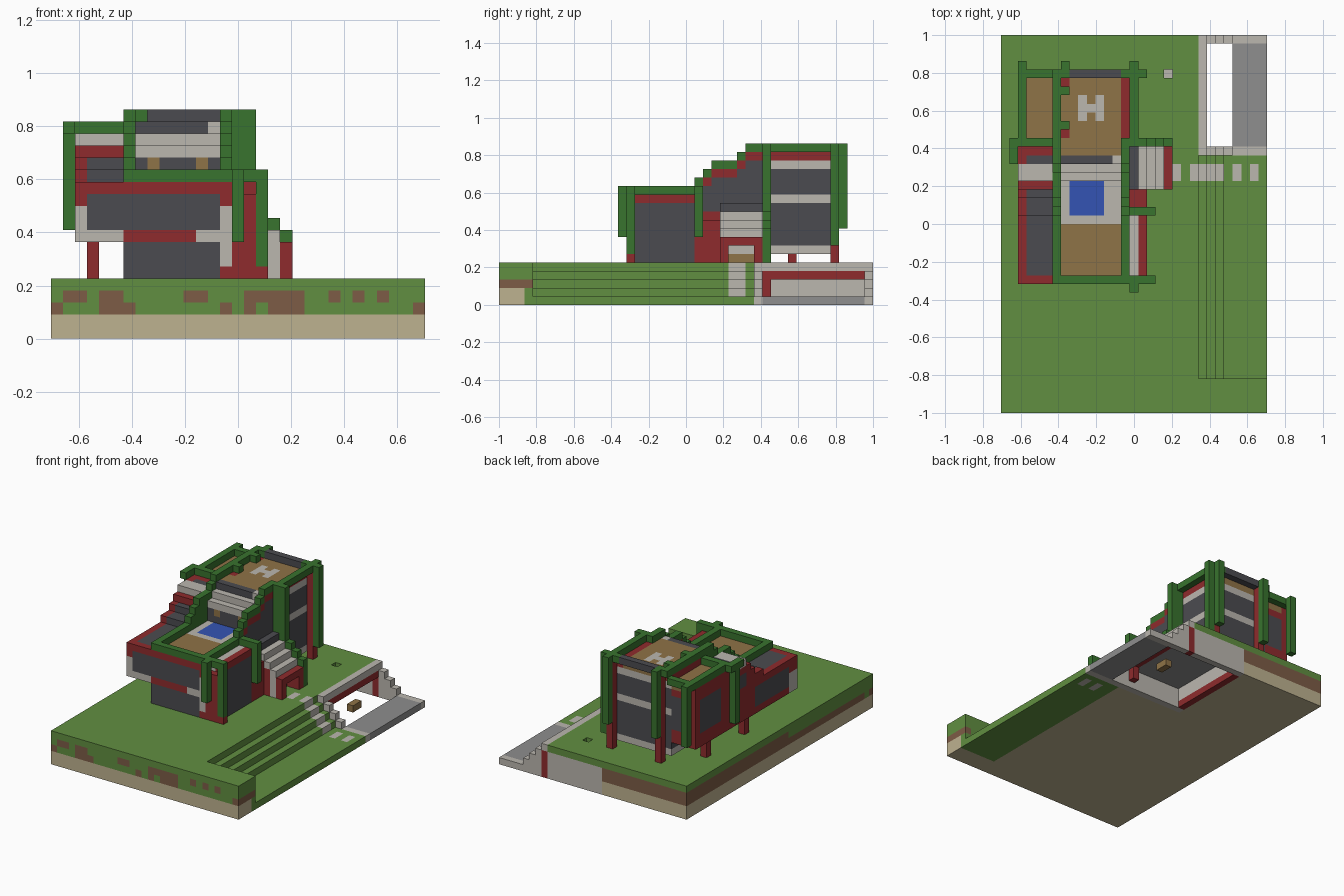
import bpy, bmesh
from mathutils import Vector

if "Cube" in bpy.data.objects:
    bpy.data.objects.remove(bpy.data.objects["Cube"])

UNIT = 1 / 22
SIZE = (31, 44)
PALETTE = dict(grass="618f41", frame="38732e", red="8f2b2d", glass="4b4b50",
               concrete="bbb7af", timber="8f7347", sand="beb290", dirt="7d5c46",
               asphalt="8e8e8e", water="3454b4")


def linear(channel):
    return channel / 12.92 if channel < 0.04 else ((channel + 0.055) / 1.055) ** 2.4


materials = {}
for label, code in PALETTE.items():
    mat = bpy.data.materials.new(label)
    mat.use_nodes = True
    rgba = [linear(b / 255) for b in bytes.fromhex(code)] + [1]
    mat.diffuse_color = rgba
    mat.node_tree.nodes["Principled BSDF"].inputs["Base Color"].default_value = rgba
    materials[label] = mat

cells = {}


def block(x0, x1, y0, y1, z0, z1):
    return [(x, y, z) for x in range(x0, x1) for y in range(y0, y1) for z in range(z0, z1)]


def fill(part, colour, *bounds):
    for cell in block(*bounds):
        cells[cell] = (part, colour)


def paint(colour, *bounds):
    for cell in block(*bounds):
        if cell in cells:
            cells[cell] = (cells[cell][0], colour)


def carve(*bounds):
    for cell in block(*bounds):
        cells.pop(cell, None)


# Ground: sand below, grass above, dirt patches on the sides
fill("ground", "sand", 0, 31, 0, 44, 0, 2)
fill("ground", "grass", 0, 31, 0, 44, 2, 5)
paint("dirt", 0, 1, 20, 44, 2, 4)
paint("dirt", 0, 1, 2, 20, 2, 3)
paint("dirt", 0, 14, 43, 44, 2, 4)
paint("dirt", 30, 31, 0, 4, 2, 3)
for start, end in ((1, 3), (4, 6), (11, 13), (16, 21), (23, 24), (25, 26), (27, 28)):
    paint("dirt", start, end, 0, 1, 3, 4)
for start, end in ((0, 1), (4, 7), (14, 15), (16, 17), (18, 21), (30, 31)):
    paint("dirt", start, end, 0, 1, 2, 3)

# Grass terraces stepping down to the side
paint("grass", 22, 31, 3, 30, 1, 5)
paint("grass", 25, 31, 3, 30, 0, 1)
paint("dirt", 30, 31, 0, 4, 2, 3)
for n in range(4):
    carve(23 + n, 31, 4, 44, 4 - n, 5)

# Basement garage with stepped retaining walls
fill("garage_shell", "concrete", 14, 24, 30, 44, 0, 4)
paint("grass", 14, 23, 30, 44, 4, 5)
carve(24, 31, 31, 43, 0, 5)
carve(15, 24, 31, 43, 0, 3)
paint("red", 14, 15, 31, 43, 0, 1)
paint("asphalt", 15, 23, 31, 43, 3, 4)
fill("garage_lintel", "red", 23, 24, 31, 43, 3, 4)
fill("garage_post", "red", 23, 24, 31, 32, 1, 3)
fill("garage_post", "red", 23, 24, 43, 44, 0, 4)
fill("garage_bench", "timber", 23, 24, 37, 39, 0, 1)
for wall in (30, 43):
    for x in range(23, 31):
        fill("retaining_wall", "concrete", x, x + 1, wall, wall + 1, 0, max(1, 28 - x))
fill("retaining_wall", "concrete", 23, 24, 30, 44, 4, 5)
fill("garage_post", "red", 23, 24, 43, 44, 0, 4)
fill("driveway", "asphalt", 27, 31, 31, 43, 0, 1)

# Paved path and roof light in the lawn
paint("concrete", 22, 26, 27, 29, 1, 5)
for x, z in ((20, 4), (27, 0), (29, 0)):
    paint("concrete", x, x + 1, 27, 29, z, z + 1)
carve(19, 20, 39, 40, 4, 5)
paint("concrete", 19, 20, 39, 40, 3, 4)

# Main house: glazed ground floor and red upper floor
fill("ground_floor", "glass", 6, 15, 15, 31, 5, 8)
fill("upper_floor", "red", 6, 15, 15, 31, 8, 13)
paint("concrete", 12, 15, 15, 16, 8, 9)
paint("concrete", 14, 15, 15, 16, 6, 11)
paint("red", 14, 15, 15, 16, 5, 6)
paint("glass", 6, 14, 15, 16, 9, 12)
fill("terrace", "timber", 7, 14, 16, 22, 12, 13)
fill("pool_deck", "concrete", 7, 14, 22, 27, 12, 13)
fill("pool", "water", 8, 12, 23, 27, 12, 13)

# Steps from the pool up to the roof
fill("pool_back_wall", "glass", 7, 14, 27, 31, 13, 15)
paint("timber", 8, 9, 27, 28, 14, 15)
paint("timber", 12, 13, 27, 28, 14, 15)
fill("roof_step", "concrete", 7, 14, 27, 31, 15, 16)
fill("roof_step", "concrete", 7, 14, 28, 31, 16, 17)
fill("roof_step", "glass", 7, 14, 29, 31, 17, 18)
paint("concrete", 13, 14, 29, 31, 17, 18)

# Raised rear block on posts, in horizontal bands
fill("rear_block", "glass", 6, 15, 31, 39, 6, 18)
for z in (6, 12, 16):
    paint("concrete", 6, 15, 31, 39, z, z + 1)
paint("red", 6, 15, 31, 39, 17, 18)
fill("main_roof", "timber", 7, 14, 30, 39, 17, 18)
paint("red", 7, 8, 38, 39, 17, 18)
paint("red", 7, 8, 32, 34, 17, 18)
for x, low, high in ((9, 34, 37), (10, 35, 36), (11, 34, 37)):
    paint("concrete", x, x + 1, low, high, 17, 18)

# Side wing with a stepped roof
fill("wing", "red", 2, 6, 15, 39, 8, 13)
paint("concrete", 2, 6, 15, 16, 8, 9)
paint("concrete", 2, 3, 15, 17, 8, 11)
paint("glass", 3, 6, 15, 16, 9, 12)
paint("glass", 2, 3, 17, 25, 9, 12)
paint("glass", 3, 6, 16, 23, 12, 13)
for start, z, tone in ((23, 13, "glass"), (25, 14, "glass"), (26, 15, "red"), (27, 16, "concrete")):
    fill("wing_step", "red", 2, 6, start, 39, z, z + 1)
    paint(tone, 3, 6, start, start + 2, z, z + 1)
paint("concrete", 2, 6, 27, 29, 16, 17)
paint("glass", 3, 6, 29, 30, 16, 17)
paint("glass", 2, 3, 27, 30, 13, 15)
paint("glass", 2, 3, 33, 38, 10, 15)
paint("glass", 3, 6, 38, 39, 10, 15)
fill("wing_roof", "timber", 3, 6, 32, 39, 16, 17)
for y in (25, 34):
    fill("wing_post", "red", 3, 4, y, y + 1, 5, 8)

# Glazed side bay with red corner
fill("side_bay", "glass", 15, 17, 16, 23, 5, 12)
fill("side_bay_roof", "red", 15, 17, 16, 23, 12, 13)
paint("concrete", 15, 16, 16, 23, 12, 13)
fill("side_bay_corner", "red", 15, 17, 15, 16, 5, 12)
fill("entrance_body", "red", 15, 17, 23, 31, 5, 10)

# Entrance porch stepping down beside the path
for x, top, tone in ((15, 12, "glass"), (16, 11, "concrete"), (17, 10, "glass"),
                     (18, 9, "concrete"), (19, 8, "red")):
    fill("porch", "red", x, x + 1, 26, 31, 7, top)
    paint(tone, x, x + 1, 26, 31, top - 1, top)
    fill("porch_frame", "frame", x, x + 1, 31, 32, 5, top + 1)
paint("concrete", 17, 18, 26, 31, 9, 10)
for y in (26, 30):
    fill("porch_post", "red", 17, 20, y, y + 1, 5, 7)
paint("concrete", 18, 19, 26, 27, 5, 8)
fill("front_door", "timber", 17, 18, 27, 30, 5, 6)
fill("front_door", "concrete", 17, 18, 27, 30, 6, 7)

# Stepped green side walls climbing to the roof rail
RISES = {23: 15, 24: 16, 25: 17, 26: 17, 27: 17, 28: 18}
for y in range(15, 32):
    top = RISES.get(y, 14 if y < 23 else 19)
    fill("stepped_frame", "frame", 6, 7, y, y + 1, 13, top)
    fill("stepped_frame", "frame", 14, 15, y, y + 1, 13, top)
    if 23 < y < 31:
        paint("red", 14, 15, y, y + 1, 8, top - 1)
        paint("glass", 14, 15, y, y + 1, 11, top - 2)

# Green rails round the terrace and the roofs
fill("terrace_rail", "frame", 6, 18, 15, 16, 13, 14)
fill("terrace_rail", "frame", 14, 18, 23, 24, 13, 14)
fill("terrace_rail", "frame", 15, 16, 14, 15, 8, 14)
fill("roof_rail", "frame", 6, 7, 31, 40, 18, 19)
fill("roof_rail", "frame", 6, 8, 37, 38, 18, 19)
fill("roof_rail", "frame", 6, 8, 33, 34, 18, 19)
fill("roof_rail", "frame", 15, 16, 31, 40, 18, 19)
fill("roof_rail", "frame", 6, 17, 39, 40, 18, 19)
paint("glass", 8, 14, 39, 40, 18, 19)
fill("wing_rail", "frame", 2, 3, 31, 40, 17, 18)
fill("wing_rail", "frame", 1, 6, 31, 32, 17, 18)
fill("wing_rail", "frame", 2, 6, 39, 40, 17, 18)

# Posts: green uprights with red feet
fill("front_post", "frame", 17, 18, 15, 16, 5, 13)
fill("front_post", "frame", 17, 18, 23, 24, 8, 13)
paint("red", 17, 18, 15, 16, 5, 6)
fill("middle_post", "frame", 15, 17, 31, 32, 5, 19)
for x in (7, 15):
    fill("rear_foot", "red", x, x + 1, 39, 40, 5, 18)
    fill("rear_post", "frame", x, x + 1, 40, 41, 9, 19)
fill("rear_post", "frame", 16, 17, 39, 40, 7, 19)
fill("wing_upright", "frame", 2, 3, 40, 41, 9, 18)
fill("wing_upright", "frame", 1, 2, 29, 32, 17, 18)
fill("wing_upright", "frame", 1, 2, 30, 31, 9, 17)


# Turn each part's outer cell faces into one mesh
def build(part):
    colours = sorted({c for p, c in cells.values() if p == part})
    bm = bmesh.new()
    corners = {}

    def corner(point):
        key = tuple(point)
        if key not in corners:
            x, y, z = key
            corners[key] = bm.verts.new(((x - SIZE[0] / 2) * UNIT, (y - SIZE[1] / 2) * UNIT, z * UNIT))
        return corners[key]

    for cell, (owner, colour) in cells.items():
        if owner != part:
            continue
        for axis in range(3):
            for side in (0, 1):
                step = [0, 0, 0]
                step[axis] = side * 2 - 1
                if tuple(a + b for a, b in zip(cell, step)) in cells:
                    continue
                u, v = Vector((0, 0, 0)), Vector((0, 0, 0))
                u[(axis + 1) % 3] = v[(axis + 2) % 3] = 1
                base = Vector(cell)
                base[axis] += side
                loop = [base, base + u, base + u + v, base + v]
                face = bm.faces.new([corner(p) for p in (loop if side else loop[::-1])])
                face.material_index = colours.index(colour)
    bmesh.ops.dissolve_limit(bm, angle_limit=0.01, verts=bm.verts[:], edges=bm.edges[:],
                             delimit={'MATERIAL'})
    mesh = bpy.data.meshes.new(part)
    bm.to_mesh(mesh)
    bm.free()
    for colour in colours:
        mesh.materials.append(materials[colour])
    bpy.context.collection.objects.link(bpy.data.objects.new(part, mesh))


for part in sorted({p for p, c in cells.values()}):
    build(part)
